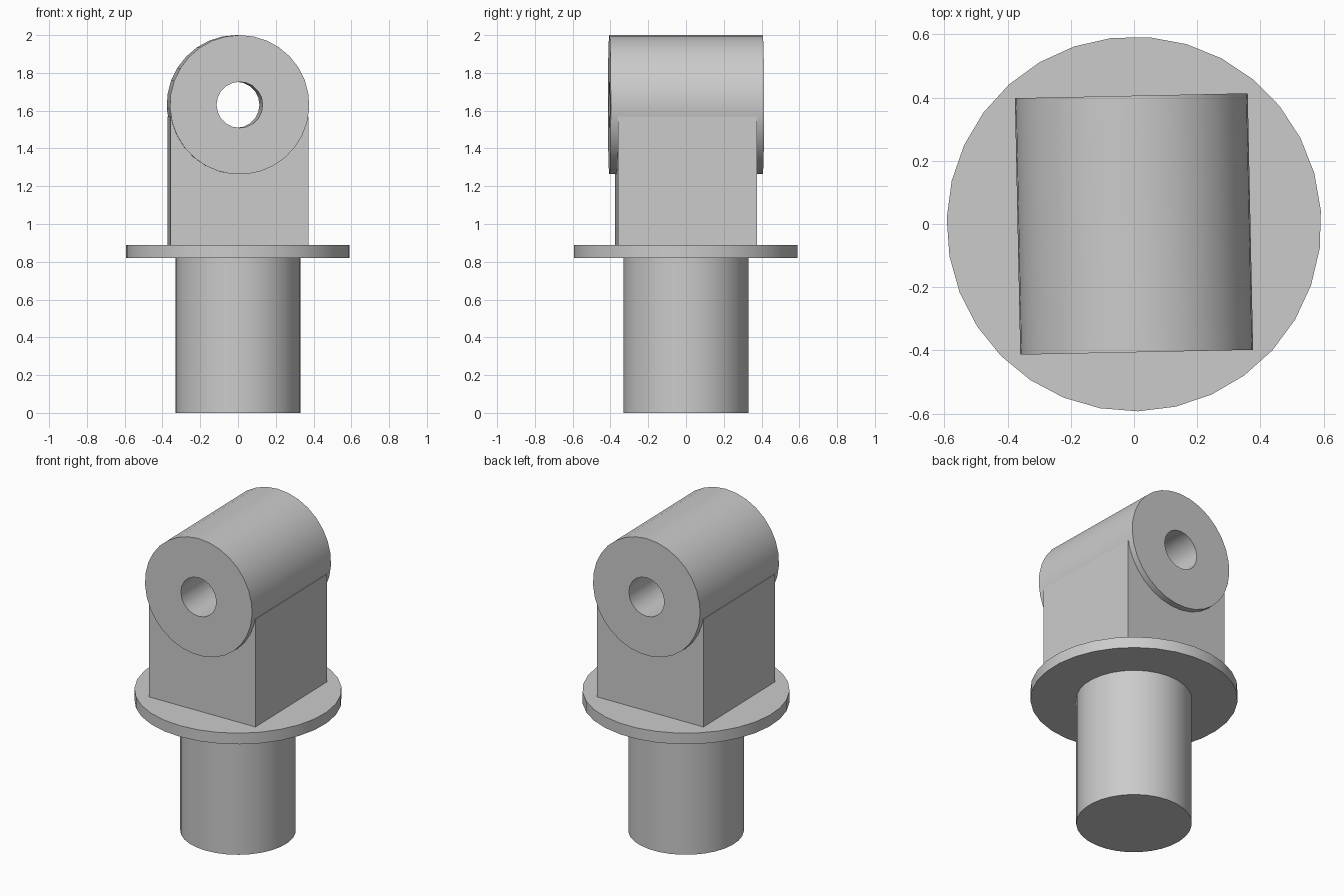
import bpy
from math import radians, pi

if "Cube" in bpy.data.objects:
    bpy.data.objects.remove(bpy.data.objects["Cube"], do_unlink=True)

TURN = radians(1.2)      # slight twist of the whole fitting about z
SIDES = 31
PIVOT_Z = 1.631

grey = bpy.data.materials.new("plain_grey")
grey.use_nodes = True
grey.diffuse_color = (0.6, 0.6, 0.6, 1)
grey.node_tree.nodes["Principled BSDF"].inputs["Base Color"].default_value = (0.6, 0.6, 0.6, 1)


def finish(name):
    ob = bpy.context.object
    ob.name = name
    ob.data.materials.append(grey)
    return ob


def upright(name, radius, z0, z1):
    # first vertex points to the front, then follows the twist
    bpy.ops.mesh.primitive_cylinder_add(
        vertices=SIDES, radius=radius, depth=z1 - z0,
        location=(0, 0, (z0 + z1) / 2), rotation=(0, 0, pi + TURN))
    return finish(name)


def crosswise(name, radius, length, sides):
    bpy.ops.mesh.primitive_cylinder_add(
        vertices=sides, radius=radius, depth=length,
        location=(0, 0, PIVOT_Z), rotation=(pi / 2, 0, TURN))
    return finish(name)


# Round shaft and flange
shaft = upright("shaft", 0.331, 0, 0.83)
flange = upright("flange", 0.593, 0.82, 0.89)

# Square neck reaching up into the barrel
bpy.ops.mesh.primitive_cube_add(size=1, location=(0, 0, 1.22), rotation=(0, 0, TURN))
neck = finish("neck_block")
neck.scale = (0.732, 0.734, 0.70)

# Horizontal barrel
barrel = crosswise("barrel", 0.369, 0.812, SIDES)

# Pin hole through the barrel and neck
cutter = crosswise("pin_hole_cutter", 0.122, 1.2, 20)
cutter.hide_render = True
for ob in (barrel, neck):
    bpy.context.view_layer.objects.active = ob
    mod = ob.modifiers.new("pin_hole", "BOOLEAN")
    mod.operation = "DIFFERENCE"
    mod.solver = "EXACT"
    mod.object = cutter
    bpy.ops.object.modifier_apply(modifier=mod.name)
bpy.data.objects.remove(cutter, do_unlink=True)

# Smooth round walls, crisp rims
bpy.ops.object.select_all(action="DESELECT")
for ob in (shaft, flange, neck, barrel):
    ob.select_set(True)
bpy.context.view_layer.objects.active = barrel
bpy.ops.object.shade_smooth_by_angle(angle=radians(30))
